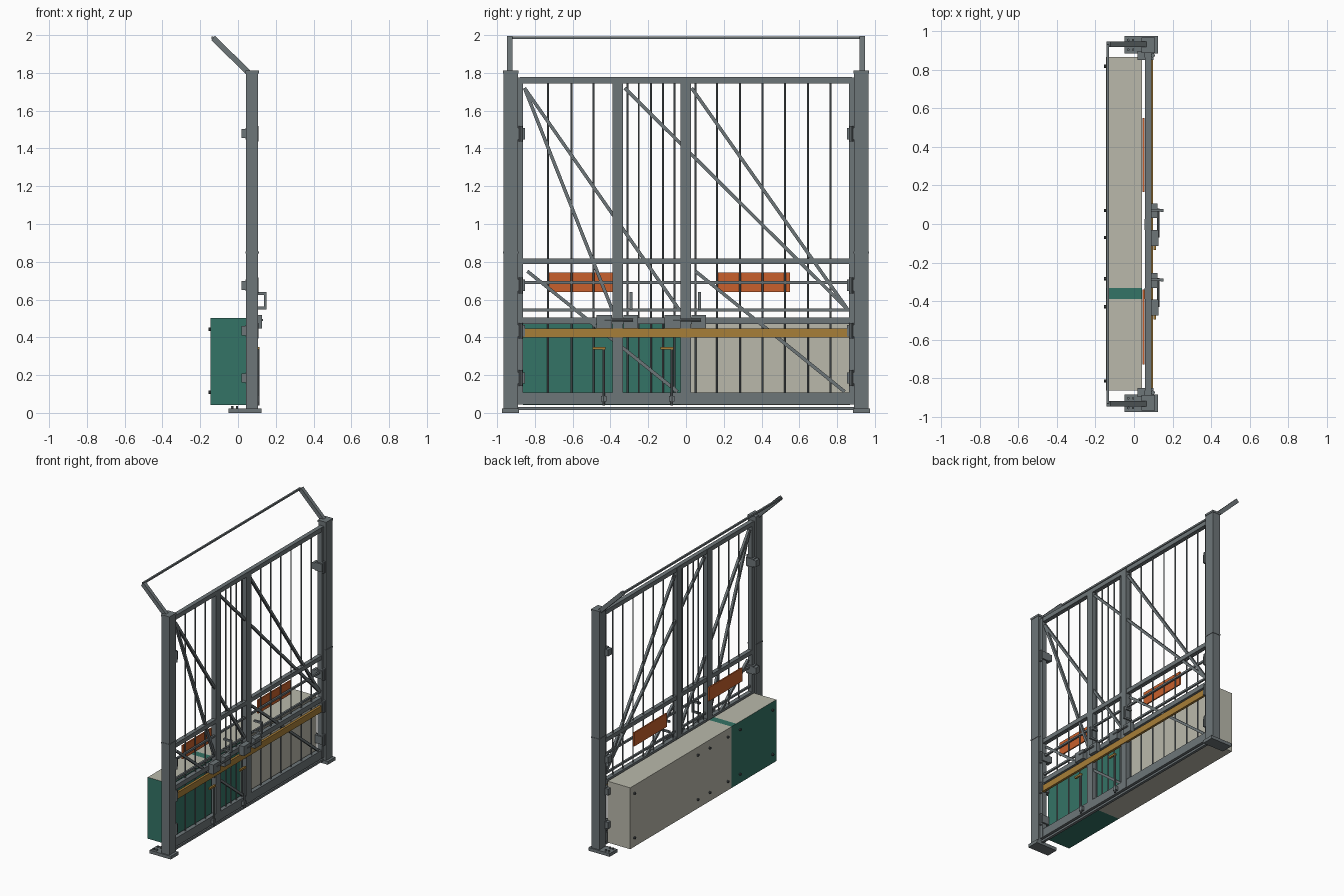
import bpy, bmesh, math
from mathutils import Vector, Matrix

if "Cube" in bpy.data.objects:
    bpy.data.objects.remove(bpy.data.objects["Cube"])


def mat(name, rgb):
    m = bpy.data.materials.new(name)
    m.diffuse_color = (*rgb, 1)
    m.use_nodes = True
    m.node_tree.nodes["Principled BSDF"].inputs["Base Color"].default_value = m.diffuse_color
    return m


STEEL = mat("grey_steel", (0.155, 0.18, 0.19))
DARK = mat("dark_steel", (0.06, 0.07, 0.075))
GREEN = mat("green_panel", (0.034, 0.174, 0.133))
BEIGE = mat("beige_panel", (0.49, 0.485, 0.41))
ORANGE = mat("orange_plate", (0.58, 0.117, 0.025))
BRASS = mat("brass", (0.39, 0.21, 0.04))


def box(bm, x0, x1, y0, y1, z0, z1):
    m = Matrix.Translation(((x0 + x1) / 2, (y0 + y1) / 2, (z0 + z1) / 2))
    m = m @ Matrix.Diagonal((x1 - x0, y1 - y0, z1 - z0, 1))
    bmesh.ops.create_cube(bm, size=1, matrix=m)


def bar(bm, a, b, w, d, sides=0):
    """Square (or round) bar from a to b."""
    a, b = Vector(a), Vector(b)
    v = b - a
    x = Vector((0, 1, 0)) if abs(v.normalized().y) > 0.999 else None
    if x:
        rot = Matrix.Rotation(-math.pi / 2, 4, 'X')
    else:
        rot = v.to_track_quat('Z', 'Y').to_matrix().to_4x4()
        if abs(v.x) < 1e-6:  # keep one side facing x
            z = v.normalized()
            xa = Vector((1, 0, 0))
            rot = Matrix((xa, z.cross(xa), z)).transposed().to_4x4()
    m = Matrix.Translation((a + b) / 2) @ rot
    if sides:
        bmesh.ops.create_cone(bm, cap_ends=True, segments=sides, radius1=w / 2,
                              radius2=w / 2, depth=v.length, matrix=m)
    else:
        bmesh.ops.create_cube(bm, size=1, matrix=m @ Matrix.Diagonal((w, d, v.length, 1)))


def make(name, material, build):
    bm = bmesh.new()
    build(bm)
    me = bpy.data.meshes.new(name)
    bm.to_mesh(me)
    bm.free()
    me.materials.append(material)
    ob = bpy.data.objects.new(name, me)
    bpy.context.collection.objects.link(ob)
    return ob


# Posts with base plates, collars, caps and angled arms
for s, side in ((-1, "front"), (1, "back")):
    def post(bm):
        c = s * 0.928
        box(bm, 0.043, 0.107, c - 0.038, c + 0.038, 0.02, 1.80)
        box(bm, 0.040, 0.110, c - 0.041, c + 0.041, 1.797, 1.812)
        box(bm, 0.040, 0.110, c - 0.041, c + 0.041, 0.845, 0.855)

    def base(bm):
        c = s * 0.93
        box(bm, -0.05, 0.125, c - 0.045, c + 0.045, 0, 0.024)
        for dx in (-0.03, -0.005):
            for dy in (-0.025, 0.025):
                bar(bm, (dx, c + dy, 0.02), (dx, c + dy, 0.036), 0.014, 0, 6)

    def arm(bm):
        bar(bm, (0.065, s * 0.933, 1.792), (-0.132, s * 0.933, 1.985), 0.028, 0.03)

    make(side + "_post", STEEL, post)
    make(side + "_base_plate", STEEL, base)
    make(side + "_arm", STEEL, arm)

    # Hinges
    def hinges(bm):
        for z in (0.185, 0.435, 0.675, 1.478):
            ya, yb = sorted((s * 0.852, s * 0.897))
            box(bm, 0.018, 0.045, ya, yb, z - 0.024, z + 0.024)
            box(bm, 0.04, 0.10, ya, yb, z - 0.03, z + 0.03)
            bar(bm, (0.098, s * 0.875, z - 0.042), (0.098, s * 0.875, z + 0.042), 0.022, 0, 8)
    make(side + "_hinges", STEEL, hinges)

make("top_wire", STEEL, lambda bm: bar(
    bm, (-0.135, -0.933, 1.985), (-0.135, 0.933, 1.985), 0.013, 0.013))


# Gate frame: stiles and rails
def frame(bm):
    for y0, y1 in ((-0.892, -0.863), (-0.39, -0.333), (-0.03, 0.027), (0.863, 0.892)):
        box(bm, 0.055, 0.092, y0, y1, 0.045, 1.776)
    for z0, z1 in ((1.745, 1.778), (0.787, 0.818), (0.47, 0.505), (0.045, 0.108)):
        box(bm, 0.058, 0.09, -0.88, 0.88, z0, z1)


make("gate_frame", STEEL, frame)


def thin_rails(bm):
    for z in (0.69, 0.545):
        box(bm, 0.068, 0.082, -0.865, 0.865, z - 0.007, z + 0.007)
    box(bm, 0.065, 0.085, -0.9, 0.9, 0.016, 0.032)


make("thin_rails", STEEL, thin_rails)


# Vertical rods
def rods(bm):
    for y in (-0.73, -0.607, -0.49, -0.31, -0.25, -0.186, -0.122, -0.06,
              0.05, 0.165, 0.285, 0.405, 0.525, 0.645, 0.765):
        bar(bm, (0.072, y, 0.1), (0.072, y, 1.75), 0.01, 0, 6)


make("vertical_rods", STEEL, rods)


# Diagonal braces (y, z start and end)
def braces(bm):
    for ya, za, yb, zb in ((-0.855, 1.72, -0.39, 0.545), (-0.855, 1.72, -0.035, 0.545),
                           (-0.325, 1.72, 0.858, 0.545), (0.03, 1.72, 0.858, 0.545),
                           (-0.84, 0.75, -0.045, 0.112), (0.05, 0.75, 0.84, 0.112)):
        bar(bm, (0.075, ya, za), (0.075, yb, zb), 0.018, 0.018)


make("diagonal_braces", STEEL, braces)

# Brass strip and orange plates
make("brass_strip", BRASS, lambda bm: box(bm, 0.08, 0.098, -0.862, 0.862, 0.40, 0.448))
for name, y0, y1 in (("front_plate", -0.73, -0.34), ("back_plate", 0.165, 0.55)):
    make(name, ORANGE, lambda bm: box(bm, 0.044, 0.054, y0, y1, 0.64, 0.742))


# Long cabinet behind the gate, green at the front end and beige beyond
def cabinet(bm):
    box(bm, -0.145, 0.042, -0.863, 0.868, 0.042, 0.502)
    for y in (-0.39, -0.333, -0.03):
        bmesh.ops.bisect_plane(bm, geom=bm.verts[:] + bm.edges[:] + bm.faces[:],
                               plane_co=(0, y, 0), plane_no=(0, 1, 0))
    bm.normal_update()
    for f in bm.faces:
        y, n = f.calc_center_median().y, f.normal
        if n.z > 0.5:
            green = -0.39 < y < -0.333
        elif n.x > 0.5:
            green = y < -0.03
        else:
            green = y < -0.333
        f.material_index = 0 if green else 1


make("cabinet", GREEN, cabinet).data.materials.append(BEIGE)


def cabinet_bolts(bm):
    for y in (-0.815, -0.43, -0.285, -0.07, 0.07, 0.82):
        for z in (0.11, 0.443):
            bar(bm, (-0.156, y, z), (-0.14, y, z), 0.018, 0, 8)


make("cabinet_bolts", DARK, cabinet_bolts)

# Latches, pull handles and drop bolts, one set at each meeting stile
for c, name in ((-0.361, "front"), (0.0, "back")):
    def latch(bm):
        box(bm, 0.088, 0.128, c - 0.114, c - 0.03, 0.447, 0.518)
        box(bm, 0.088, 0.122, c + 0.03, c + 0.106, 0.447, 0.518)
        bar(bm, (0.126, c - 0.07, 0.492), (0.126, c + 0.08, 0.492), 0.014, 0, 8)

    def handle(bm):
        y = c + 0.071
        for z in (0.555, 0.632):
            box(bm, 0.085, 0.15, y - 0.007, y + 0.007, z - 0.007, z + 0.007)
        box(bm, 0.138, 0.152, y - 0.008, y + 0.008, 0.548, 0.639)

    def drop_rod(bm):
        y = c - 0.075
        bar(bm, (0.108, y, 0.04), (0.108, y, 0.345), 0.014, 0, 8)
        box(bm, 0.088, 0.112, y - 0.014, y + 0.014, 0.06, 0.09)

    make(name + "_latch", STEEL, latch)
    make(name + "_pull_handle", STEEL, handle)
    make(name + "_drop_bolt", STEEL, drop_rod)
    make(name + "_drop_bolt_grip", BRASS, lambda bm: bar(
        bm, (0.108, c - 0.135, 0.342), (0.108, c - 0.066, 0.342), 0.014, 0.014))
